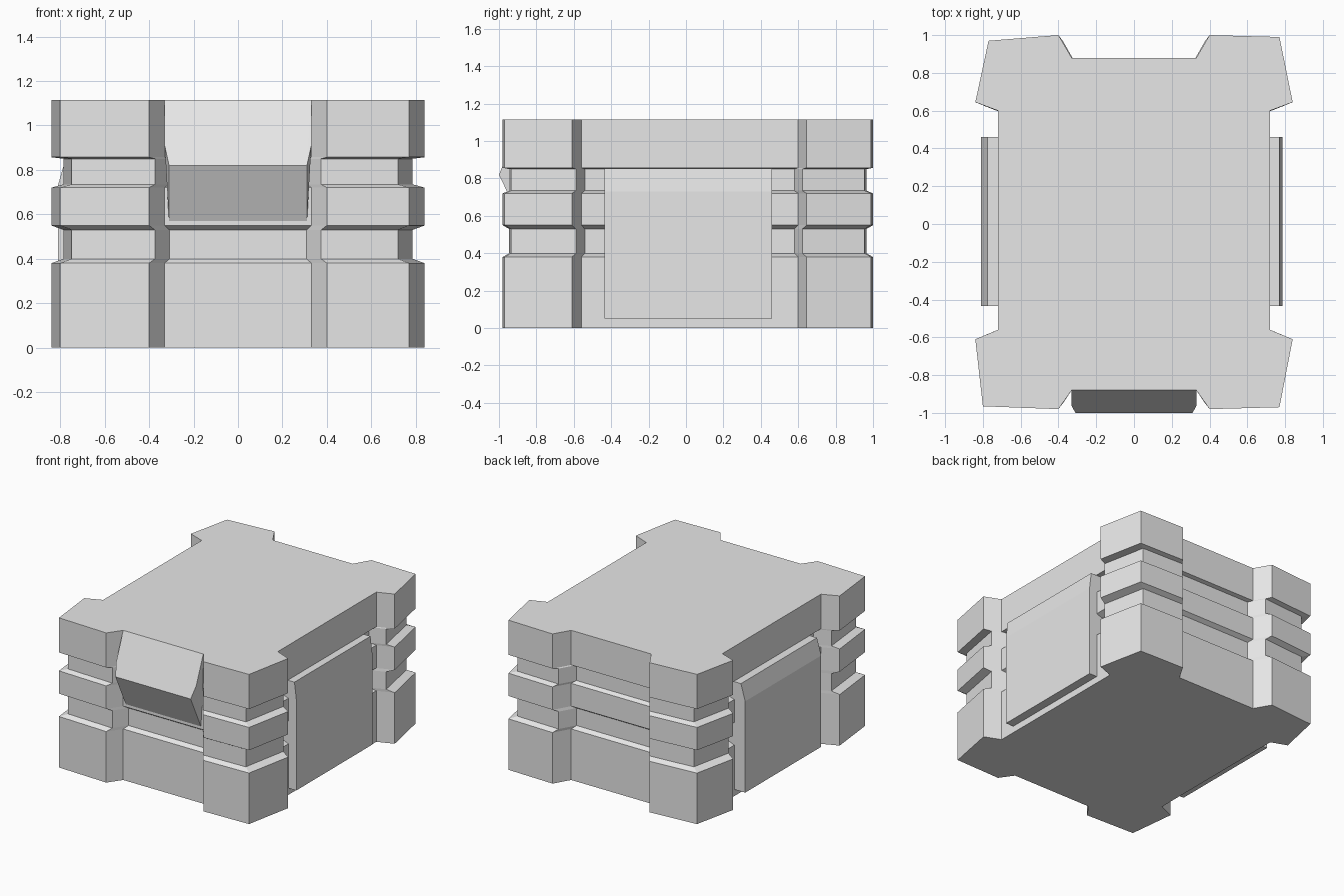
import bpy
import bmesh

cube = bpy.data.objects.get("Cube")
if cube:
    bpy.data.objects.remove(cube, do_unlink=True)

# Single material
grey = bpy.data.materials.new("light grey")
grey.use_nodes = True
colour = (0.8, 0.8, 0.8, 1)
grey.diffuse_color = colour
grey.node_tree.nodes["Principled BSDF"].inputs["Base Color"].default_value = colour


def finish(name, bm):
    """Turn a bmesh into a flat shaded object."""
    bmesh.ops.recalc_face_normals(bm, faces=bm.faces[:])
    mesh = bpy.data.meshes.new(name)
    bm.to_mesh(mesh)
    bm.free()
    mesh.materials.append(grey)
    obj = bpy.data.objects.new(name, mesh)
    bpy.context.collection.objects.link(obj)
    return obj


def stack(name, outline, levels):
    """Loft an outline through (height, x scale, y scale) levels."""
    bm = bmesh.new()
    rings = [[bm.verts.new((x * sx, y * sy, z)) for x, y in outline]
             for z, sx, sy in levels]
    n = len(outline)
    for low, high in zip(rings, rings[1:]):
        for i in range(n):
            j = (i + 1) % n
            bm.faces.new((low[i], low[j], high[j], high[i]))
    bm.faces.new(rings[0])
    bm.faces.new(rings[-1])
    return finish(name, bm)


def extrude_profile(name, profile, y0, y1):
    """Extrude an x-z profile along y."""
    bm = bmesh.new()
    ends = [[bm.verts.new((x, y, z)) for x, z in profile] for y in (y0, y1)]
    n = len(profile)
    for i in range(n):
        j = (i + 1) % n
        bm.faces.new((ends[0][i], ends[0][j], ends[1][j], ends[1][i]))
    for end in ends:
        bm.faces.new(end)
    return finish(name, bm)


# Crate body: corner posts standing out from the walls, with two grooves around
outline = [
    (0.77, 0.99), (0.40, 1.0), (0.33, 0.88),
    (-0.33, 0.88), (-0.40, 1.0), (-0.77, 0.97),
    (-0.84, 0.645), (-0.72, 0.60), (-0.72, -0.56), (-0.84, -0.61),
    (-0.80, -0.965), (-0.40, -0.98), (-0.33, -0.88),
    (0.33, -0.88), (0.40, -0.98), (0.77, -0.97),
    (0.84, -0.61), (0.72, -0.56), (0.72, 0.60), (0.84, 0.645),
]
full, groove = (1, 1), (0.935, 0.965)
levels = [(0, *full), (0.38, *full), (0.4, *groove), (0.53, *groove),
          (0.55, *full), (0.72, *full), (0.735, *groove), (0.85, *groove),
          (0.857, *full), (1.115, *full)]
stack("crate_body", outline, levels)

# Side panels with a sloped top edge
for name, side, outer, top in (("left_panel", 1, 0.785, 0.77),
                               ("right_panel", -1, 0.81, 0.775)):
    profile = [(0.6, 0.05), (outer, 0.05), (outer, 0.73),
               (top, 0.853), (0.6, 0.853)]
    extrude_profile(name, [(side * x, z) for x, z in profile], -0.435, 0.46)

# Front latch: wedge whose tip narrows slightly
bm = bmesh.new()
half = [(0.33, -0.88, 1.115), (0.33, -0.963, 0.91), (0.31, -1.0, 0.82),
        (0.31, -0.875, 0.56), (0.31, -0.8, 0.56), (0.33, -0.8, 1.115)]
for x, y, z in half:
    for side in (-1, 1):
        bm.verts.new((side * x, y, z))
bmesh.ops.convex_hull(bm, input=bm.verts[:])
bmesh.ops.dissolve_limit(bm, angle_limit=0.01, verts=bm.verts[:], edges=bm.edges[:])
finish("front_latch", bm)
